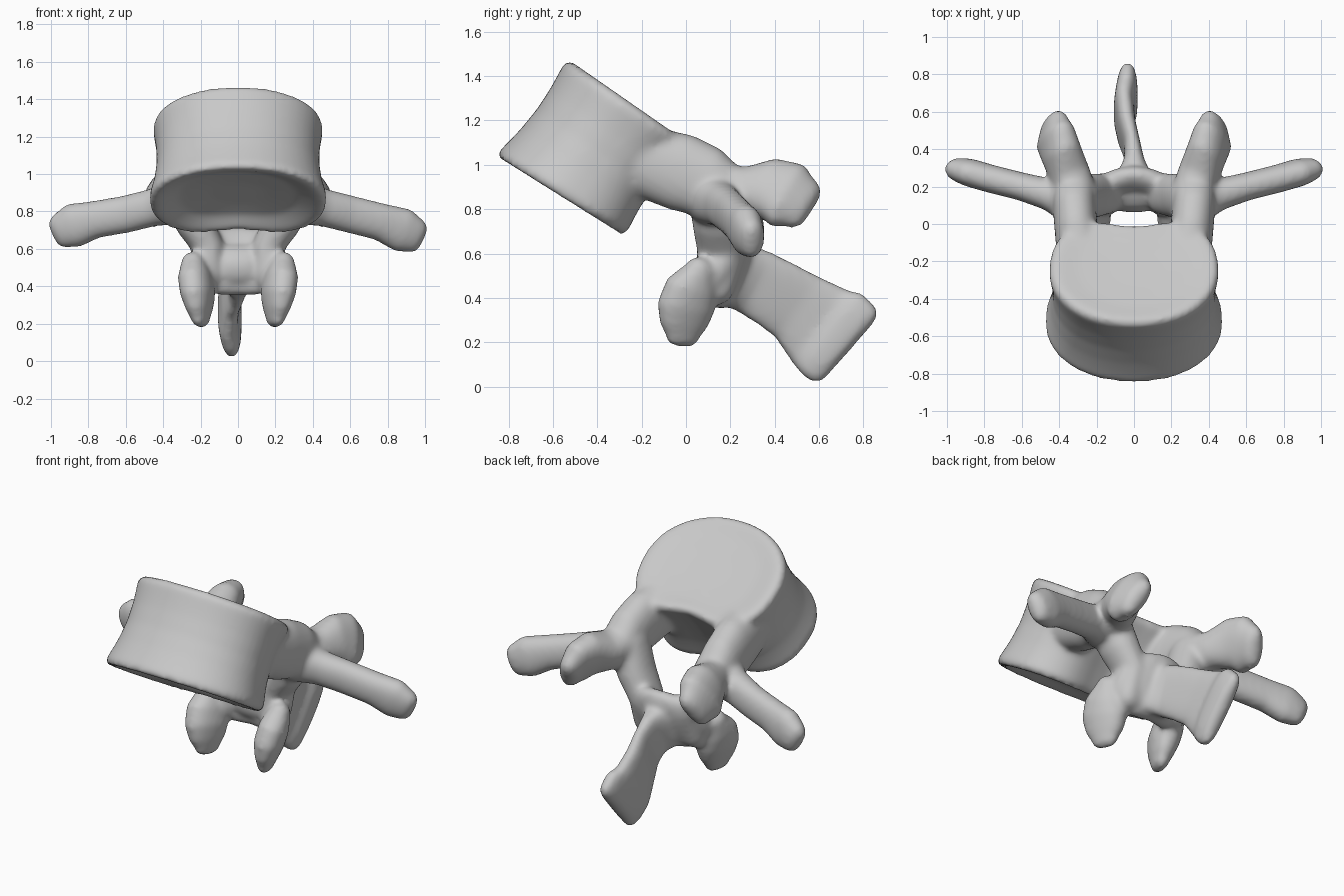
import bpy, bmesh
from math import sin, cos, pi, exp, radians
from mathutils import Vector

cube = bpy.data.objects.get("Cube")
if cube:
    bpy.data.objects.remove(cube, do_unlink=True)

bone = bpy.data.materials.new("bone_grey")
bone.use_nodes = True
GREY = (0.58, 0.58, 0.58, 1)
bone.diffuse_color = GREY
bone.node_tree.nodes["Principled BSDF"].inputs["Base Color"].default_value = GREY

bm = bmesh.new()
SIDES = 48


def power(v, p):
    return abs(v) ** p * (1 if v >= 0 else -1)


def skin(rings):
    """Close a list of point rings into a solid."""
    loops = [[bm.verts.new(p) for p in ring] for ring in rings]
    for lo, hi in zip(loops, loops[1:]):
        for i in range(SIDES):
            j = (i + 1) % SIDES
            bm.faces.new((lo[i], lo[j], hi[j], hi[i]))
    bm.faces.new(loops[0][::-1])
    bm.faces.new(loops[-1])


def sweep(sections, hint, mirror=1, boxy=0.9):
    """Sweep flattened sections (x, y, z, half width, half height), ends rounded."""
    pts = [Vector((s[0] * mirror, s[1], s[2])) for s in sections]
    hint = Vector((hint[0] * mirror, hint[1], hint[2]))
    rings = []

    def ring(c, t, a, b):
        u = (hint - t * hint.dot(t)).normalized()
        v = t.cross(u)
        rings.append([c + u * a * power(cos(k * 2 * pi / SIDES), boxy)
                      + v * b * power(sin(k * 2 * pi / SIDES), boxy) for k in range(SIDES)])

    def cap(c, t, a, b, sign, angles):
        r = min(a, b)
        for deg in angles:
            q = radians(deg)
            cut = r * (1 - cos(q))
            ring(c + t * sign * r * sin(q), t, a - cut, b - cut)

    last = len(pts) - 1
    for i, (p, s) in enumerate(zip(pts, sections)):
        t = (pts[min(i + 1, last)] - pts[max(i - 1, 0)]).normalized()
        if i == 0:
            cap(p, t, s[3], s[4], -1, (80, 55, 30))
        ring(p, t, s[3], s[4])
        if i == last:
            cap(p, t, s[3], s[4], 1, (30, 55, 80))
    skin(rings)


# vertebral body: tilted kidney-shaped drum with a waist and dished ends
def body_ring(t, size, lift=0.0):
    centre = Vector((0, -0.55, 0.845)).lerp(Vector((0, -0.235, 1.27)), t)
    back = Vector((0, 0.85, -0.53)).lerp(Vector((0, 0.82, -0.57)), t).normalized()
    centre += Vector((1, 0, 0)).cross(back) * lift
    width = 0.485 - 0.025 * t
    ring = []
    for k in range(SIDES):
        a = k * 2 * pi / SIDES
        rear = sin(a) > 0
        x = width * size * power(cos(a), 0.8 if rear else 0.95)
        s = 0.37 * size * power(sin(a), 0.8 if rear else 0.95)
        if rear:
            s -= 0.08 * size * exp(-(x / 0.2) ** 2)
        ring.append(centre + Vector((x, 0, 0)) + back * s)
    return ring


ends_low = [body_ring(0, 0.3, 0.06), body_ring(0, 0.65, 0.045), body_ring(0, 0.86, 0.005),
            body_ring(0, 0.95)]
wall = [body_ring(t / 20, 1 - 0.08 * sin(pi * t / 20)) for t in (1.2, 2.5, 4, 6, 10, 14, 16, 17.5)]
ends_high = [body_ring(0.95, 0.985), body_ring(1, 0.94), body_ring(1, 0.86), body_ring(1, 0.65, -0.012),
             body_ring(1, 0.3, -0.018)]
skin(ends_low + wall + ends_high)

for m in (1, -1):
    # pedicle
    sweep([(0.28, -0.2, 1.02, 0.13, 0.16), (0.31, -0.02, 0.965, 0.115, 0.175),
           (0.32, 0.1, 0.92, 0.115, 0.16), (0.32, 0.19, 0.88, 0.11, 0.12)], (1, 0, 0), m)
    # transverse process
    drop = 0.0 if m > 0 else 0.025
    sweep([(0.32, 0.12, 0.85, 0.13, 0.12), (0.46, 0.16, 0.82, 0.085, 0.1),
           (0.6, 0.2, 0.785, 0.075, 0.1), (0.76, 0.24, 0.745 + drop / 2, 0.075, 0.1),
           (0.88, 0.275, 0.7 + drop, 0.075, 0.12), (0.935, 0.29, 0.675 + drop, 0.065, 0.1)],
          (0, 1, 0), m)
    # superior articular process
    sweep([(0.31, 0.15, 0.88, 0.11, 0.12), (0.35, 0.28, 0.88, 0.11, 0.11),
           (0.39, 0.38, 0.89, 0.1, 0.145), (0.42, 0.46, 0.86, 0.09, 0.165),
           (0.425, 0.51, 0.83, 0.07, 0.13)], (1, 0, 0.4), m)
    # pars joining the pedicle to the lamina
    sweep([(0.3, 0.13, 0.9, 0.11, 0.12), (0.23, 0.15, 0.73, 0.1, 0.12),
           (0.155, 0.16, 0.6, 0.085, 0.11), (0.16, 0.13, 0.45, 0.08, 0.09)], (1, 0, 0), m)
    # inferior articular process
    sweep([(0.24, 0.06, 0.52, 0.07, 0.065), (0.23, 0.025, 0.45, 0.12, 0.085),
           (0.215, 0, 0.36, 0.135, 0.085), (0.205, -0.01, 0.28, 0.115, 0.065),
           (0.2, -0.015, 0.225, 0.08, 0.045)], (0.35, -1, 0), m)
    # lamina
    sweep([(0.18, 0.16, 0.56, 0.15, 0.075), (0.1, 0.19, 0.53, 0.19, 0.075),
           (0, 0.21, 0.535, 0.195, 0.075)], (0, 0.4, 1), m)

# spinous process
sweep([(0, 0.19, 0.5, 0.16, 0.13), (0, 0.26, 0.49, 0.09, 0.15), (0, 0.32, 0.465, 0.055, 0.155),
       (-0.01, 0.4, 0.42, 0.045, 0.16), (-0.04, 0.5, 0.36, 0.05, 0.17),
       (-0.055, 0.6, 0.275, 0.055, 0.205), (-0.04, 0.66, 0.235, 0.06, 0.23),
       (-0.035, 0.7, 0.2, 0.055, 0.225)], (1, 0, 0), boxy=0.7)

bmesh.ops.recalc_face_normals(bm, faces=bm.faces)
mesh = bpy.data.meshes.new("vertebra")
bm.to_mesh(mesh)
bm.free()
mesh.materials.append(bone)
vertebra = bpy.data.objects.new("vertebra", mesh)
bpy.context.collection.objects.link(vertebra)

# fuse the parts into one soft surface
fuse = vertebra.modifiers.new("fuse", 'REMESH')
fuse.mode = 'VOXEL'
fuse.voxel_size = 0.014
fuse.use_smooth_shade = True
soften = vertebra.modifiers.new("soften", 'SMOOTH')
soften.factor = 0.5
soften.iterations = 16
